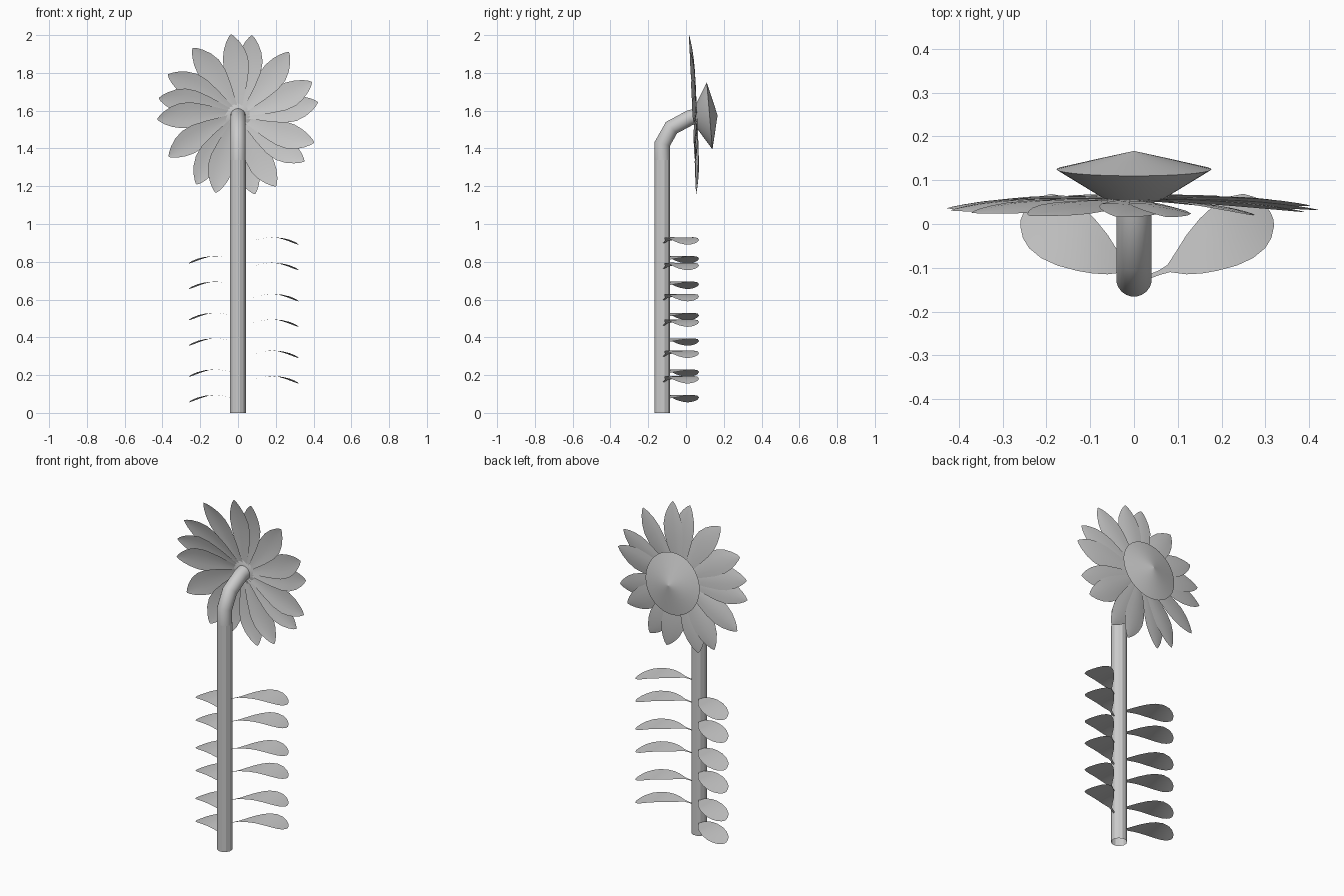
import bpy, math
from mathutils import Vector

if "Cube" in bpy.data.objects:
    bpy.data.objects.remove(bpy.data.objects["Cube"])


def make(name, verts, faces, angle=40):
    me = bpy.data.meshes.new(name)
    me.from_pydata(verts, [], faces)
    me.update()
    ob = bpy.data.objects.new(name, me)
    bpy.context.collection.objects.link(ob)
    bpy.ops.object.select_all(action='DESELECT')
    ob.select_set(True)
    bpy.context.view_layer.objects.active = ob
    if angle:
        bpy.ops.object.shade_smooth_by_angle(angle=math.radians(angle))
    return ob


def grid_faces(rows, cols, wrap=False):
    last = cols if wrap else cols - 1
    return [(r * cols + c, r * cols + (c + 1) % cols,
             (r + 1) * cols + (c + 1) % cols, (r + 1) * cols + c)
            for r in range(rows - 1) for c in range(last)]


def tube(name, path, radius, sides, angle):
    """Open round tube along a path of (y, z) points."""
    pts = [Vector((0, y, z)) for y, z in path]
    verts = []
    for i, p in enumerate(pts):
        a = (p - pts[i - 1]).normalized() if i else None
        b = (pts[i + 1] - p).normalized() if i < len(pts) - 1 else None
        t = ((a or b) + (b or a)).normalized()
        side = Vector((1, 0, 0))
        up = t.cross(side)
        k = 1 / max(0.5, t.dot(a or b))      # keep width at the mitres
        for s in range(sides):
            q = 2 * math.pi * (s + 0.5) / sides
            verts.append(p + side * radius * math.cos(q) + up * radius * k * math.sin(q))
    return make(name, verts, grid_faces(len(pts), sides, True), angle)


# Stem and its bent neck
tube("stem", [(-0.125, 0), (-0.125, 1.34)], 0.043, 12, 0)
tube("stem_neck", [(-0.125, 1.33), (-0.125, 1.425), (-0.077, 1.51), (0.02, 1.562), (0.06, 1.572)],
     0.041, 20, 50)

# Seed head: lathed double cone, tilted slightly upward
SIDES = 40
tilt = 0.085
profile = [(0.0, -0.075), (0.06, -0.072), (0.177, 0.0), (0.09, 0.021), (0.0, 0.042)]
verts = []
for r, d in profile:
    for s in range(SIDES):
        q = 2 * math.pi * s / SIDES
        h = r * math.sin(q)
        verts.append((r * math.cos(q), 0.125 + d - h * tilt, 1.572 + h + d * tilt))
make("seed_head", verts, grid_faces(len(profile), SIDES, True), 30)


# Petals: thin blades fanned round the head, each rolled like a turbine blade
def petal(index, deg):
    a = math.radians(deg)
    outline = [(0.0, 0.012), (0.08, 0.03), (0.16, 0.05), (0.24, 0.066),
               (0.30, 0.067), (0.35, 0.054), (0.39, 0.034), (0.415, 0.016), (0.428, 0.002)]
    verts = []
    for u, half in outline:
        shift = 0.035 * ((u / 0.428) ** 2 - 1) * (u / 0.428)   # swirl
        for k in (-1, -0.5, 0, 0.5, 1):
            v = shift + k * half
            w = -0.020 * (u / 0.428) ** 2 + 0.13 * k * half + 0.006 * (1 - k * k) * half / 0.067
            x = u * math.cos(a) - v * math.sin(a)
            z = u * math.sin(a) + v * math.cos(a)
            verts.append((x, 0.055 + w - 0.045 * z, 1.577 + z))
    make(f"petal_{index}", verts, grid_faces(len(outline), 5), 60)


for i, deg in enumerate([95, 80, 51, 24, 9, -20, -35, -62, -78, -106,
                         -121, -149, -177, 168, 150, 124]):
    petal(i + 1, deg)

# Leaves: pairs of (near edge, far edge) points in plan, arched in height
LEAF = [((.030, -.127), (.030, -.117)), ((.060, -.116), (.055, -.107)),
        ((.082, -.110), (.076, -.094)), ((.120, -.115), (.095, -.065)),
        ((.155, -.113), (.120, -.025)), ((.190, -.107), (.150, .012)),
        ((.235, -.095), (.180, .040)), ((.272, -.078), (.215, .062)),
        ((.300, -.055), (.250, .069)), ((.314, -.032), (.278, .061)),
        ((.320, -.005), (.298, .046)), ((.319, .010), (.312, .027))]


def leaf(name, top, side):
    verts = []
    for (x0, y0), (x1, y1) in LEAF:
        for k in range(5):
            t = k / 4
            x, y = x0 + (x1 - x0) * t, y0 + (y1 - y0) * t
            z = top - (0.030 * ((x - 0.175) / 0.14) ** 2 if x > 0.175
                       else 0.030 * ((0.175 - x) / 0.13) ** 1.5)
            if x > 0.2:
                z -= 0.9 * (x - 0.2) * (y + 0.06)
            verts.append((x if side > 0 else 0.06 - x, y, z))
    make(name, verts, grid_faces(len(LEAF), 5), 60)


n = 0
for tier in range(3):
    for z in (0.095, 0.230):
        n += 1
        leaf(f"leaf_left_{n}", z + 0.3 * tier, -1)
        leaf(f"leaf_right_{n}", z + 0.1 + 0.3 * tier, 1)
